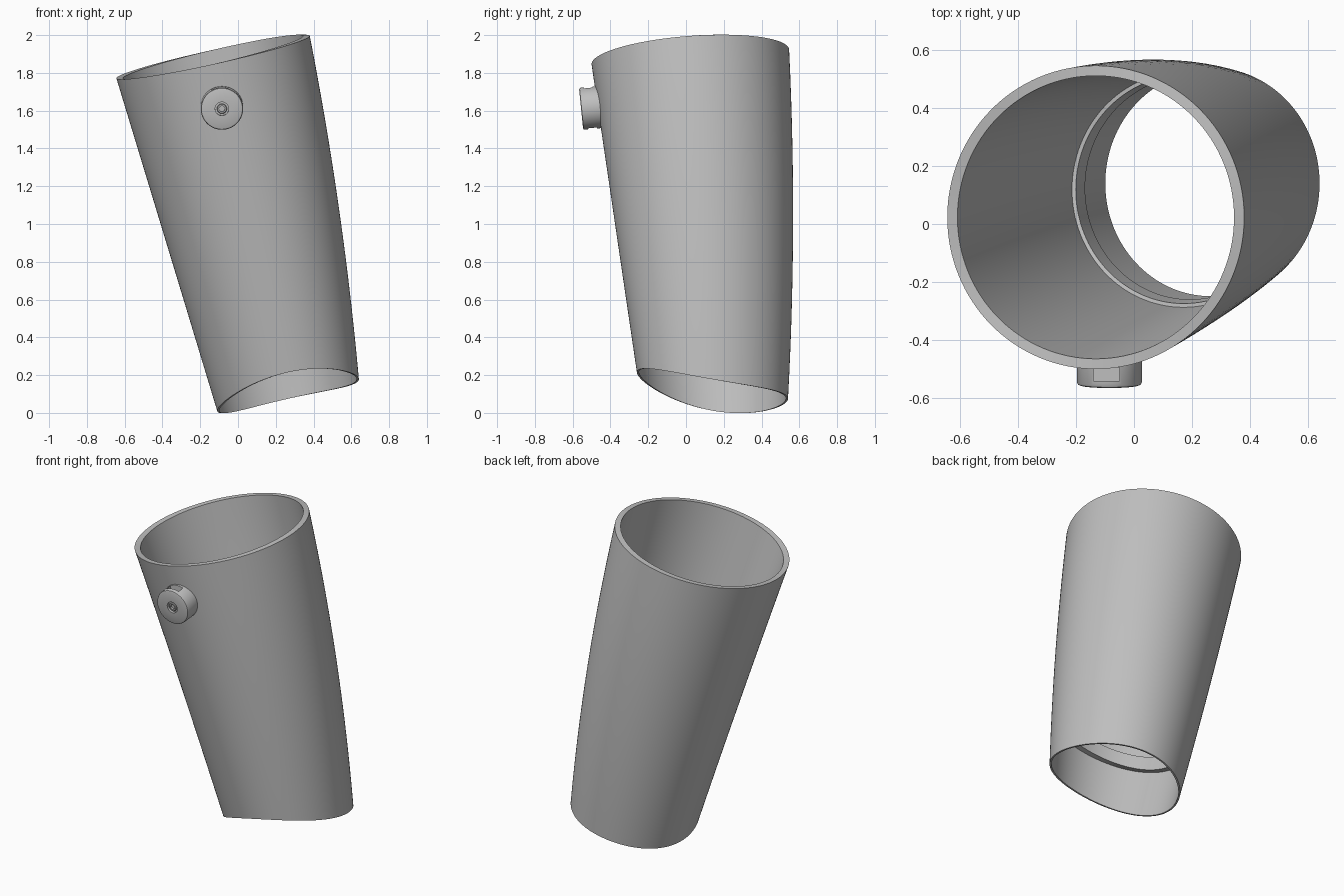
import bpy
import bmesh
from math import cos, sin, pi, radians
from mathutils import Vector, Matrix

if "Cube" in bpy.data.objects:
    bpy.data.objects.remove(bpy.data.objects["Cube"])

grey = bpy.data.materials.new("plain_grey")
grey.use_nodes = True
colour = (0.52, 0.52, 0.52, 1)
grey.diffuse_color = colour
grey.node_tree.nodes["Principled BSDF"].inputs["Base Color"].default_value = colour


def finish(bm, name, angle=30):
    """Turn a bmesh into a shaded, coloured object."""
    bmesh.ops.recalc_face_normals(bm, faces=bm.faces)
    mesh = bpy.data.meshes.new(name)
    bm.to_mesh(mesh)
    bm.free()
    obj = bpy.data.objects.new(name, mesh)
    bpy.context.collection.objects.link(obj)
    mesh.materials.append(grey)
    smooth(obj, angle)
    return obj


def smooth(obj, angle=30):
    bpy.ops.object.select_all(action="DESELECT")
    obj.select_set(True)
    bpy.context.view_layer.objects.active = obj
    bpy.ops.object.shade_smooth_by_angle(angle=radians(angle))


def bridge(bm, rings, closed):
    pairs = list(zip(rings, rings[1:]))
    if closed:
        pairs.append((rings[-1], rings[0]))
    for a, b in pairs:
        n = len(a)
        for i in range(n):
            j = (i + 1) % n
            bm.faces.new((a[i], a[j], b[j], b[i]))


def lerp(a, b, t):
    return a + (b - a) * t


def wall_point(t, inset, a):
    """Point on the tapered sleeve: t runs from the lower to the upper rim."""
    c, s = cos(a), sin(a)
    bulge = 0.012 * 4 * t * (1 - t)
    rx = lerp(0.375, 0.512, t) + bulge - inset
    ry = lerp(0.40, 0.523, t) + bulge - inset
    x = lerp(0.265, -0.132, t) + bulge + rx * c
    y = lerp(0.14, 0.023, t) + bulge + ry * s
    low = 0.12 + 0.083 * c - 0.07 * s - 0.025 * cos(2 * a)
    high = 1.884 + 0.112 * c + 0.038 * s
    return Vector((x, y, lerp(low, high, t)))


# Sleeve: outer wall, upper rim, inner wall, stepped collar, thin lower skirt
STEPS, SIDES = 14, 128
WALL, COLLAR, SKIRT = 0.035, 0.048, 0.011
profile = [(i / STEPS, 0) for i in range(STEPS + 1)]
profile += [(lerp(1, 0.26, i / STEPS), WALL) for i in range(STEPS + 1)]
profile += [(0.26, COLLAR), (0.2, COLLAR), (0.2, SKIRT), (0.1, SKIRT), (0, SKIRT)]
bm = bmesh.new()
rings = [[bm.verts.new(wall_point(t, d, 2 * pi * i / SIDES)) for i in range(SIDES)]
         for t, d in profile]
bridge(bm, rings, True)
finish(bm, "sleeve")

# Knob: turned disc with a rounded edge and a sunken centre, square to the wall
axis = Vector((0, -1, -0.1)).normalized()
place = Matrix.Translation((-0.085, -0.45, 1.62)) @ axis.to_track_quat("Z", "Y").to_matrix().to_4x4()


def turned(name, outline, sides=64):
    bm = bmesh.new()
    rings = [[bm.verts.new(place @ Vector((r * cos(2 * pi * i / sides), r * sin(2 * pi * i / sides), h)))
              for i in range(sides)] for r, h in outline]
    bridge(bm, rings, False)
    bm.faces.new(rings[0])
    bm.faces.new(rings[-1])
    return finish(bm, name)


knob = turned("knob", [(0.112, 0), (0.112, 0.096), (0.109, 0.103), (0.102, 0.106),
                       (0.036, 0.106), (0.036, 0.09)])
turned("knob_screw", [(0.026, 0.085), (0.026, 0.1), (0.023, 0.103), (0.015, 0.103), (0.015, 0.092)], 32)

# Notches behind the knob's face, above and below
for name, y, z in (("upper_notch", -0.518, 1.72), ("lower_notch", -0.495, 1.52)):
    bm = bmesh.new()
    size = Matrix.Diagonal((0.09, 0.046, 0.1, 1))
    bmesh.ops.create_cube(bm, size=1, matrix=Matrix.Translation((-0.095, y, z)) @ size)
    cutter = finish(bm, name)
    cutter.hide_render = True
    cut = knob.modifiers.new(name, "BOOLEAN")
    cut.operation = "DIFFERENCE"
    cut.solver = "EXACT"
    cut.object = cutter
    bpy.context.view_layer.objects.active = knob
    bpy.ops.object.modifier_move_to_index(modifier=name, index=0)
    bpy.ops.object.modifier_apply(modifier=name)
    bpy.data.objects.remove(cutter)
smooth(knob)
